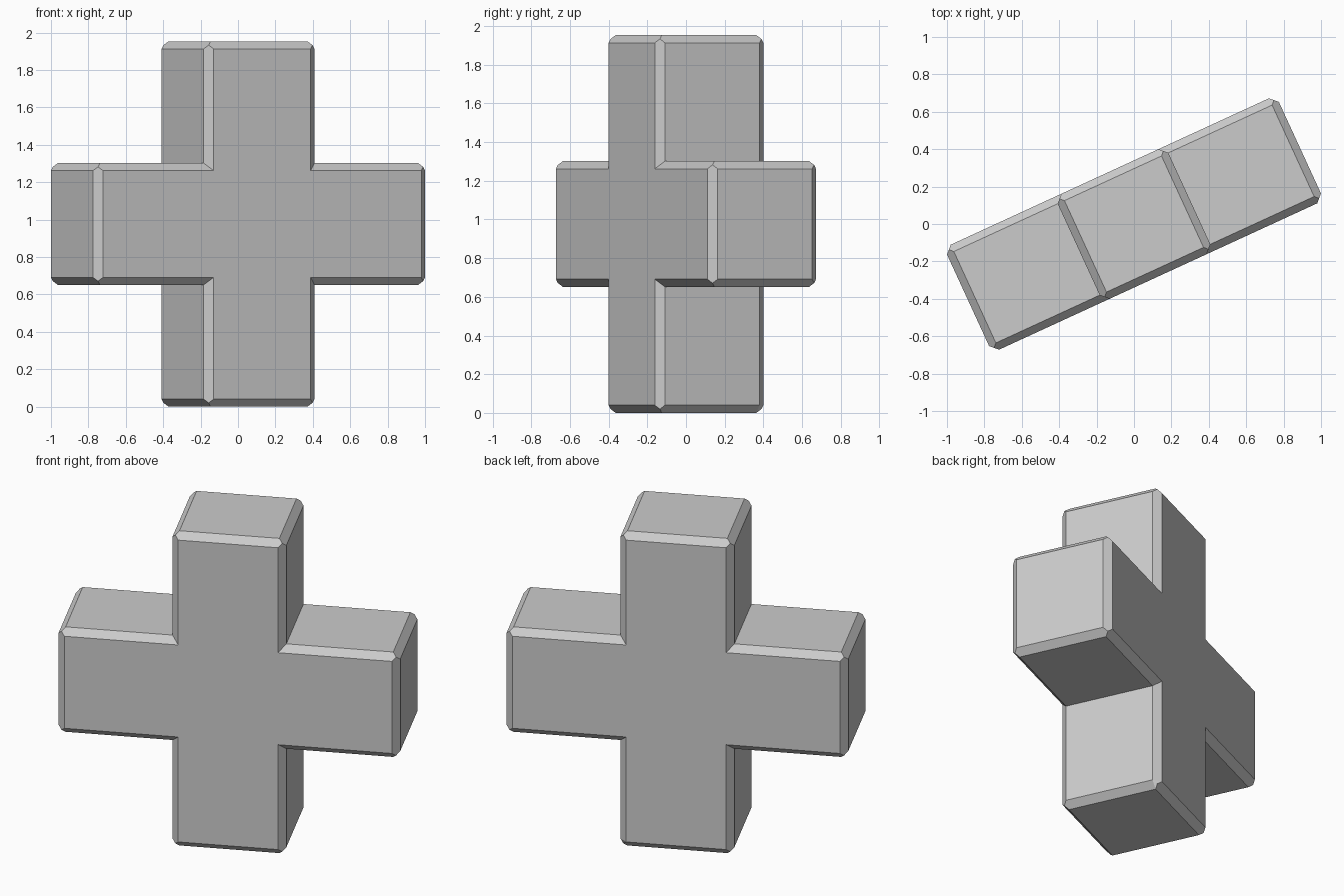
import bpy, bmesh
from math import radians
from mathutils import Matrix, Vector

if "Cube" in bpy.data.objects:
    bpy.data.objects.remove(bpy.data.objects["Cube"])

S = 0.651          # arm thickness (the cross is three of these across)
D = 0.618          # depth
C = 0.04           # chamfer
ANGLE = radians(24.7)

bm = bmesh.new()

# cross profile: one arm repeated four times around the centre
h = S / 2
arm = [(h, -h), (3 * h, -h), (3 * h, h)]
outline = []
for k in range(4):
    rot = Matrix.Rotation(k * radians(90), 2)
    outline += [rot @ Vector(p) for p in arm]

# extrude the profile through the depth
face = bm.faces.new([bm.verts.new((p.x, -D / 2, p.y)) for p in outline])
ext = bmesh.ops.extrude_face_region(bm, geom=[face], use_keep_orig=True)
bmesh.ops.translate(bm, vec=(0, D, 0),
                    verts=[v for v in ext["geom"] if isinstance(v, bmesh.types.BMVert)])
bmesh.ops.recalc_face_normals(bm, faces=bm.faces)

# chamfer every outward edge, leaving the inner creases sharp
bmesh.ops.bevel(bm, geom=[e for e in bm.edges if e.is_convex], offset=C,
                offset_type='OFFSET', segments=1, profile=0.5, affect='EDGES')

# pull each corner triangle out to the point where its three chamfers meet
for f in [f for f in bm.faces if len(f.verts) == 3]:
    tip = f.calc_center_median() + f.normal.normalized() * (C / 6) * 3 ** 0.5
    center = bmesh.ops.poke(bm, faces=[f])["verts"][0]
    center.co = tip
bmesh.ops.dissolve_limit(bm, angle_limit=radians(1), verts=bm.verts, edges=bm.edges)

# turn and stand on the ground
bmesh.ops.transform(bm, verts=bm.verts,
                    matrix=Matrix.Translation((0, 0, 3 * h)) @ Matrix.Rotation(ANGLE, 4, 'Z'))
mesh = bpy.data.meshes.new("chamfered_cross")
bm.to_mesh(mesh)
bm.free()
bpy.context.collection.objects.link(bpy.data.objects.new("chamfered_cross", mesh))
